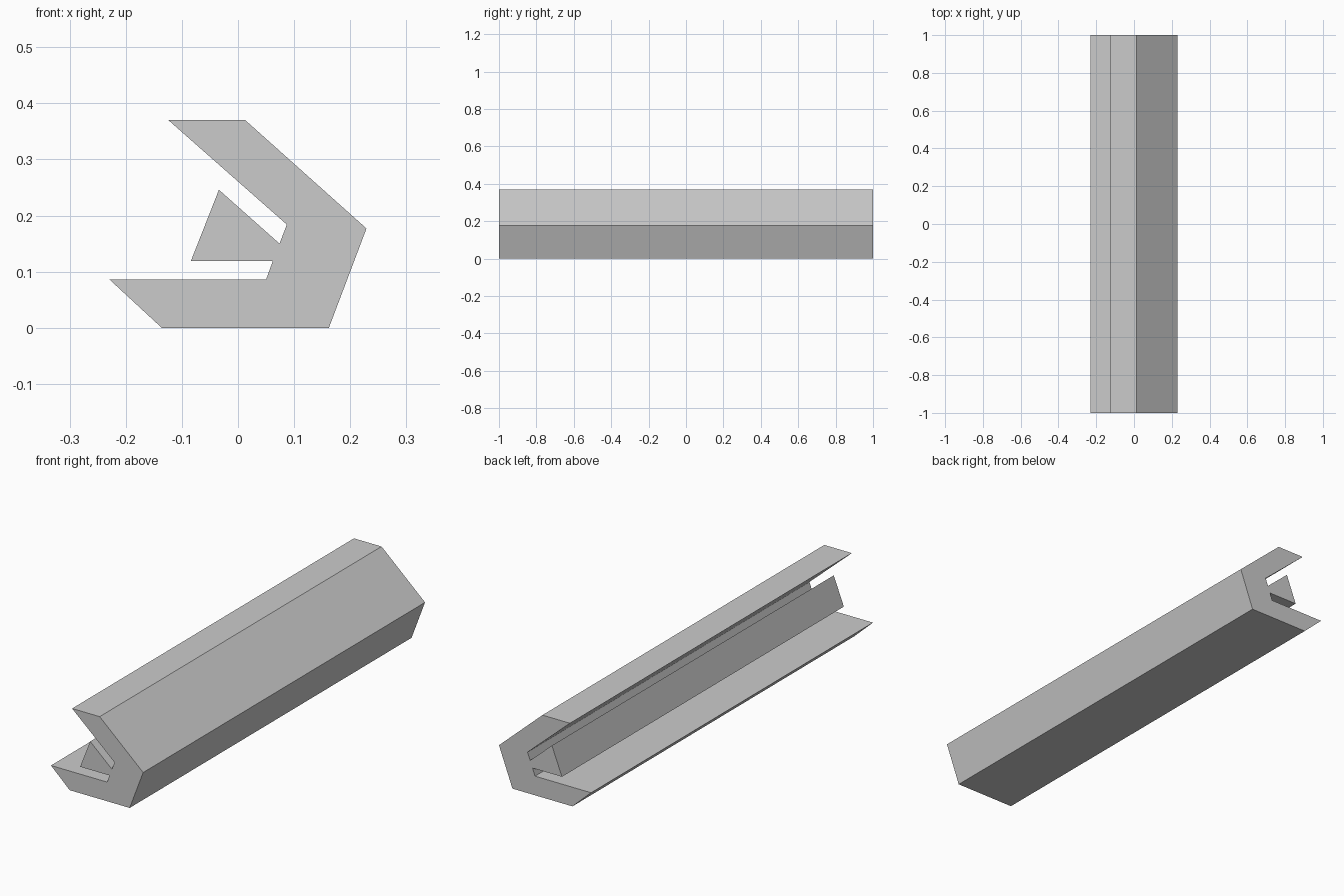
import bpy
import bmesh

cube = bpy.data.objects.get("Cube")
if cube:
    bpy.data.objects.remove(cube, do_unlink=True)

HALF_LENGTH = 1.0

# Cross-section in (x, z): outer shell, then the slots and centre wedge
PROFILE = [
    (-0.124, 0.370), (0.013, 0.370), (0.229, 0.177), (0.162, 0.0),
    (-0.136, 0.0), (-0.229, 0.086),
    (0.050, 0.086), (0.062, 0.119), (-0.084, 0.119),
    (-0.034, 0.246), (0.074, 0.150), (0.087, 0.184),
]


def make_material(name, color):
    mat = bpy.data.materials.new(name)
    mat.use_nodes = True
    mat.diffuse_color = color
    mat.node_tree.nodes["Principled BSDF"].inputs["Base Color"].default_value = color
    return mat


def extrude_profile(name, points, half_length, mat):
    """Extrude a closed (x, z) outline along y."""
    bm = bmesh.new()
    front = bm.faces.new([bm.verts.new((x, -half_length, z)) for x, z in points])
    result = bmesh.ops.extrude_face_region(bm, geom=[front], use_keep_orig=True)
    moved = [v for v in result["geom"] if isinstance(v, bmesh.types.BMVert)]
    bmesh.ops.translate(bm, verts=moved, vec=(0, 2 * half_length, 0))
    bmesh.ops.recalc_face_normals(bm, faces=bm.faces)
    mesh = bpy.data.meshes.new(name)
    bm.to_mesh(mesh)
    bm.free()
    mesh.materials.append(mat)
    obj = bpy.data.objects.new(name, mesh)
    bpy.context.scene.collection.objects.link(obj)
    return obj


# Slotted rail
grey = make_material("plain grey", (0.6, 0.6, 0.6, 1.0))
extrude_profile("slotted_rail", PROFILE, HALF_LENGTH, grey)
